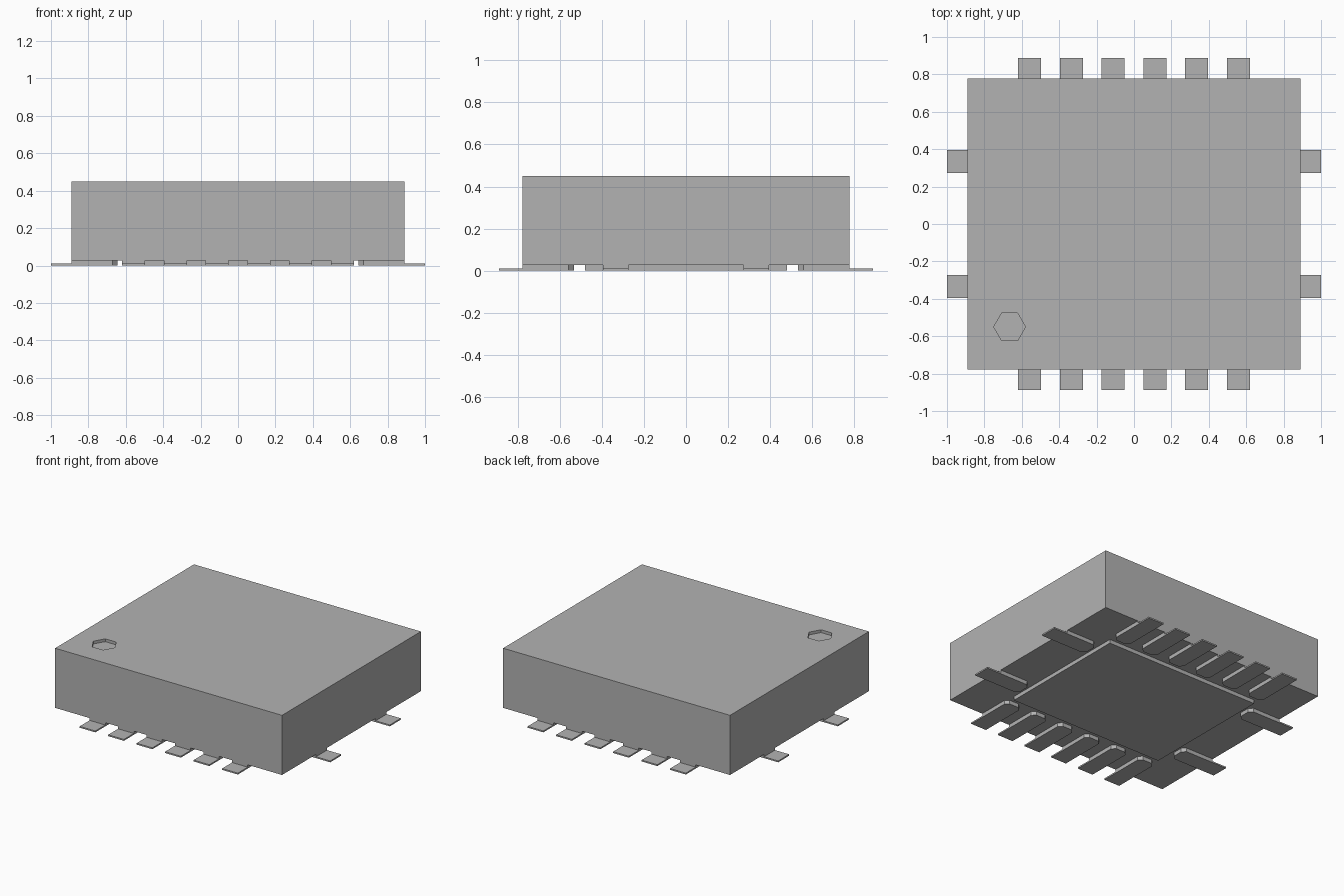
import bpy, bmesh
from mathutils import Matrix, Vector

cube = bpy.data.objects.get("Cube")
if cube:
    bpy.data.objects.remove(cube, do_unlink=True)

GREY = (0.45, 0.45, 0.45, 1.0)
mat = bpy.data.materials.new("plain grey")
mat.use_nodes = True
mat.diffuse_color = GREY
mat.node_tree.nodes["Principled BSDF"].inputs["Base Color"].default_value = GREY

BODY_X, BODY_Y, BOTTOM, TOP = 0.89, 0.778, 0.027, 0.45


def finish(name, bm):
    bmesh.ops.recalc_face_normals(bm, faces=bm.faces)
    mesh = bpy.data.meshes.new(name)
    bm.to_mesh(mesh)
    bm.free()
    mesh.materials.append(mat)
    obj = bpy.data.objects.new(name, mesh)
    bpy.context.collection.objects.link(obj)
    return obj


def add_box(bm, low, high):
    low, high = Vector(low), Vector(high)
    placed = Matrix.Translation((low + high) / 2) @ Matrix.Diagonal((*(high - low), 1))
    return bmesh.ops.create_cube(bm, size=1, matrix=placed)["verts"]


def box(name, low, high):
    bm = bmesh.new()
    add_box(bm, low, high)
    return finish(name, bm)


# Package body with a shallow hexagonal marker recess
body = box("body", (-BODY_X, -BODY_Y, BOTTOM), (BODY_X, BODY_Y, TOP))
bm = bmesh.new()
bmesh.ops.create_cone(bm, cap_ends=True, segments=6, radius1=0.085, radius2=0.085,
                      depth=0.04, matrix=Matrix.Translation((-0.665, -0.55, TOP))
                      @ Matrix.Rotation(0.5235988, 4, "Z"))
cutter = finish("marker_cutter", bm)
cutter.hide_render = True
# Turn the hexagon so that two corners lie along x
if max(v.co.x for v in cutter.data.vertices) < -0.585:
    pivot = Matrix.Translation((-0.665, -0.55, 0))
    cutter.data.transform(pivot @ Matrix.Rotation(0.5235988, 4, "Z") @ pivot.inverted())
cut = body.modifiers.new("marker_recess", "BOOLEAN")
cut.operation = "DIFFERENCE"
cut.solver = "EXACT"
cut.object = cutter
bpy.context.view_layer.objects.active = body
bpy.ops.object.modifier_apply(modifier=cut.name)
bpy.data.objects.remove(cutter, do_unlink=True)

# Large pad under the body
box("center_pad", (-0.605, -0.48, 0), (0.605, 0.48, BOTTOM + 0.005))


def lead(name, edge, centre, turn):
    """Stepped lead pointing along -y from the body edge, turned into place."""
    half, inner, step = 0.0615, edge - 0.245, 0.025
    # Side profile: thin foot outside, taller root tucked into the body
    bm = bmesh.new()
    profile = [(-edge - 0.11, 0), (-inner, 0), (-inner, 0.085),
               (-edge + 0.001, 0.085), (-edge + 0.001, 0.01), (-edge - 0.11, 0.01)]
    face = bm.faces.new([bm.verts.new((-half, y, z)) for y, z in profile])
    grown = bmesh.ops.extrude_face_region(bm, geom=[face])["geom"]
    moved = [g for g in grown if isinstance(g, bmesh.types.BMVert)]
    bmesh.ops.translate(bm, verts=moved, vec=(2 * half, 0, 0))
    # Clip the two inner corners
    corners = [e for e in bm.edges
               if all(abs(v.co.y + inner) < 1e-5 for v in e.verts)
               and abs(e.verts[0].co.z - e.verts[1].co.z) > 0.05]
    bmesh.ops.bevel(bm, geom=corners, offset=step, segments=1, affect="EDGES")
    bm.transform(Matrix.Rotation(turn, 4, "Z") @ Matrix.Translation((centre, 0, 0)))
    finish(name, bm)


# Six leads along front and back, two on each side
PI = 3.1415927
for side, turn in (("front", 0), ("back", PI)):
    for i in range(6):
        lead(f"{side}_lead_{i + 1}", BODY_Y, (i - 2.5) * 0.2235, turn)
for side, turn in (("left", PI / 2), ("right", -PI / 2)):
    for i, y in enumerate((-0.334, 0.334)):
        lead(f"{side}_lead_{i + 1}", BODY_X, y, turn)
